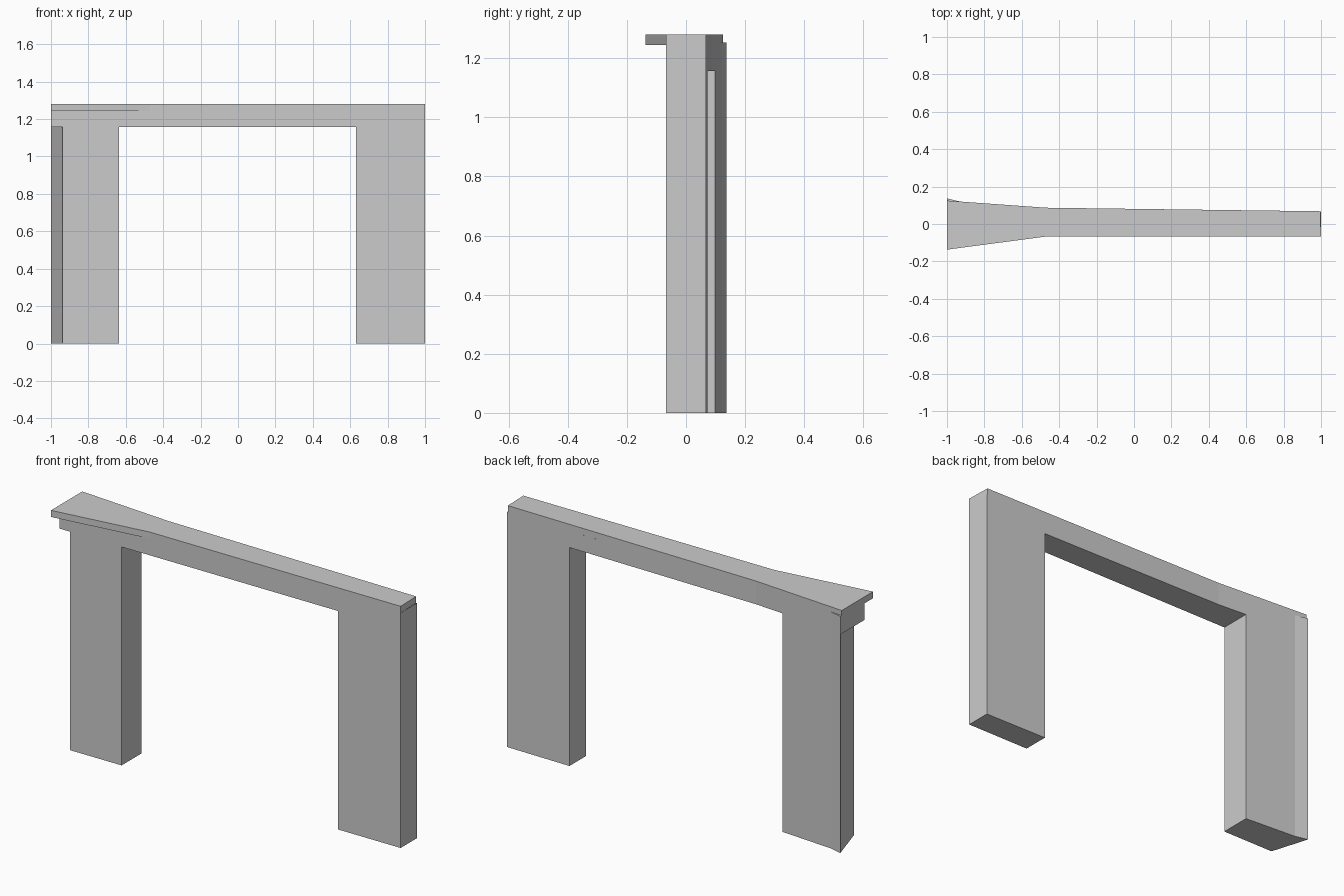
import bpy, bmesh

if "Cube" in bpy.data.objects:
    bpy.data.objects.remove(bpy.data.objects["Cube"])

Z_OPEN, Z_CAP, Z_TOP = 1.157, 1.245, 1.28


def back_y(x):
    """Rear wall line: gentle taper, then a steeper flare toward the left end."""
    if x > -0.47:
        return 0.068 + (1 - x) / 1.47 * 0.019
    return 0.087 + (-0.47 - x) / 0.53 * 0.038


def prism(name, outline, z0, z1, top=True):
    """Extrude a counter-clockwise plan outline; the hidden top can be left off."""
    bm = bmesh.new()
    low = [bm.verts.new((x, y, z0)) for x, y in outline]
    high = [bm.verts.new((x, y, z1)) for x, y in outline]
    bm.faces.new(low[::-1])
    if top:
        bm.faces.new(high)
    n = len(outline)
    for i in range(n):
        j = (i + 1) % n
        bm.faces.new((low[i], low[j], high[j], high[i]))
    mesh = bpy.data.meshes.new(name)
    bm.to_mesh(mesh)
    bm.free()
    ob = bpy.data.objects.new(name, mesh)
    bpy.context.collection.objects.link(ob)
    return ob


F = -0.067            # front wall plane
kink = (-0.93, back_y(-0.93))
corner = (-1, 0.137)  # rear left corner that sticks out past the cap

# Legs
prism("right_leg", [(0.632, F), (1, F), (1, back_y(1)), (0.632, back_y(0.632))],
      0, Z_OPEN, top=False)
prism("left_leg", [(-0.937, F), (-0.635, F), (-0.635, back_y(-0.635)), kink, corner],
      0, Z_OPEN, top=False)

# Lintel beam across both legs
prism("lintel", [(-1, F), (1, F), (1, back_y(1)), (-0.47, back_y(-0.47)), (-1, back_y(-1))],
      Z_OPEN, Z_CAP, top=False)

# Sliver of the left leg corner running up beside the lintel
prism("corner_spur", [(-1, back_y(-1)), kink, corner], Z_OPEN, 1.253)

# Flared cap slab
prism("cap", [(-1, -0.137), (-0.47, F), (1, F), (0.996, back_y(1)),
              (-0.47, back_y(-0.47)), (-1, back_y(-1))], Z_CAP, Z_TOP)
